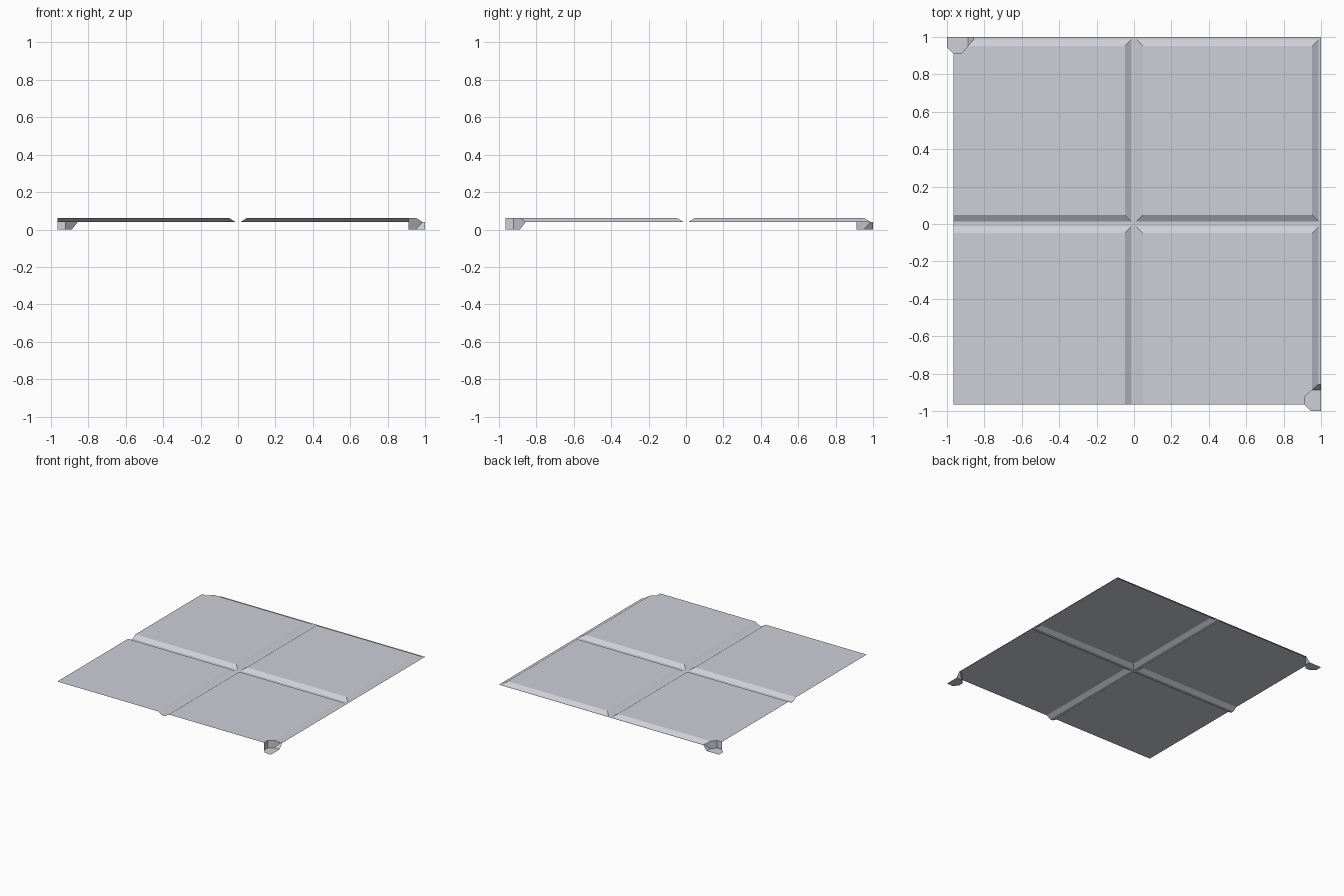
import bpy, bmesh
from mathutils import Vector

if "Cube" in bpy.data.objects:
    bpy.data.objects.remove(bpy.data.objects["Cube"])

TOP, LOW = 0.062, 0.04          # panel height, groove height
IN, OUT = 0.013, 0.048          # groove half width at bottom and at top
CUT = -0.966                    # open, unbevelled edge of the sheet
UP = Vector((0, 0, 1))

grey = bpy.data.materials.new("pale_grey")
grey.diffuse_color = (0.62, 0.63, 0.69, 1)
grey.use_nodes = True
grey.node_tree.nodes["Principled BSDF"].inputs["Base Color"].default_value = grey.diffuse_color


def make(name, faces, swap=False):
    """Open sheet from (points, facing) pairs; swap mirrors across x = y."""
    bm = bmesh.new()
    for pts, facing in faces:
        if swap:
            pts = [(y, x, z) for x, y, z in pts]
            facing = Vector((facing[1], facing[0], facing[2]))
        f = bm.faces.new([bm.verts.new(p) for p in pts])
        f.normal_update()
        if f.normal.dot(facing) < 0:
            f.normal_flip()
    bmesh.ops.remove_doubles(bm, verts=bm.verts, dist=1e-5)
    me = bpy.data.meshes.new(name)
    bm.to_mesh(me)
    bm.free()
    me.materials.append(grey)
    bpy.context.collection.objects.link(bpy.data.objects.new(name, me))


def panel(inner, outer):
    """Flat top plus a bevel along each edge that drops to the groove."""
    top = [(x, y, TOP) for x, y in inner]
    faces = [(top, UP)]
    n = len(inner)
    for i in range(n):
        j = (i + 1) % n
        if outer[i] is None or outer[j] is None:
            continue
        if outer[i] == inner[i] and outer[j] == inner[j]:
            continue
        ring = [top[i], top[j]] + [(*outer[k], LOW) for k in (j, i)]
        faces.append((ring, UP))
    return faces


def rect(x0, x1, y0, y1, z=LOW):
    return ([(x0, y0, z), (x1, y0, z), (x1, y1, z), (x0, y1, z)], UP)


a, b, c, d = OUT, 1 - OUT, IN, 1 - IN

# back right panel, bevelled all round
make("panel_back_right", panel([(a, a), (b, a), (b, b), (a, b)],
                               [(c, c), (d, c), (d, d), (c, d)]))


# front left panel, bevelled toward the middle only
def corner_bevels():
    sides = [([(-a, CUT, TOP), (-a, -a, TOP), (-c, -c, LOW), (-c, CUT, LOW)], UP)]
    sides.append(([(y, x, z) for x, y, z in sides[0][0]], UP))
    return sides


make("panel_front_left", [rect(CUT, -a, CUT, -a, TOP)] + corner_bevels())

# corner recess plan, shared by the notched panels and the recesses
P, Q, R, S = (0.912, CUT), (0.912, -0.922), (b, -0.888), (d, -0.857)
notched = [
    ([(*p, TOP) for p in ((a, CUT), P, Q, R, (b, -a), (a, -a))], UP),
    ([(*R, TOP), (*S, LOW), (d, -c, LOW), (b, -a, TOP)], UP),
    ([(b, -a, TOP), (d, -c, LOW), (c, -c, LOW), (a, -a, TOP)], UP),
    ([(a, -a, TOP), (c, -c, LOW), (c, CUT, LOW), (a, CUT, TOP)], UP),
]
inward = Vector((1, -1, 0))
recess = [
    ([(*p, 0) for p in (P, Q, R, (1, R[1]), (1, -1), (0.945, -1))], UP),   # floor
    ([(*P, TOP), (*Q, TOP), (*Q, 0), (*P, 0)], inward),                    # walls
    ([(*Q, TOP), (*R, TOP), (*R, 0), (*Q, 0)], inward),
    ([(*R, TOP), (*S, LOW), (*R, 0)], inward),
    ([(*R, 0), (1, R[1], 0), (1, S[1], LOW), (*S, LOW)], UP),              # ramp
]
for swap, place in ((False, "front_right"), (True, "back_left")):
    make("panel_" + place, notched, swap)
    make("corner_recess_" + place, recess, swap)

# groove floors: middle cross and the two outer edges
make("groove_floor", [
    rect(-c, c, CUT, -c), rect(-c, c, c, d),
    rect(CUT, -c, -c, c), rect(-c, c, -c, c), rect(c, d, -c, c),
    rect(d, 1, S[1], d), rect(S[1], d, d, 1), rect(d, 1, d, 1),
])
